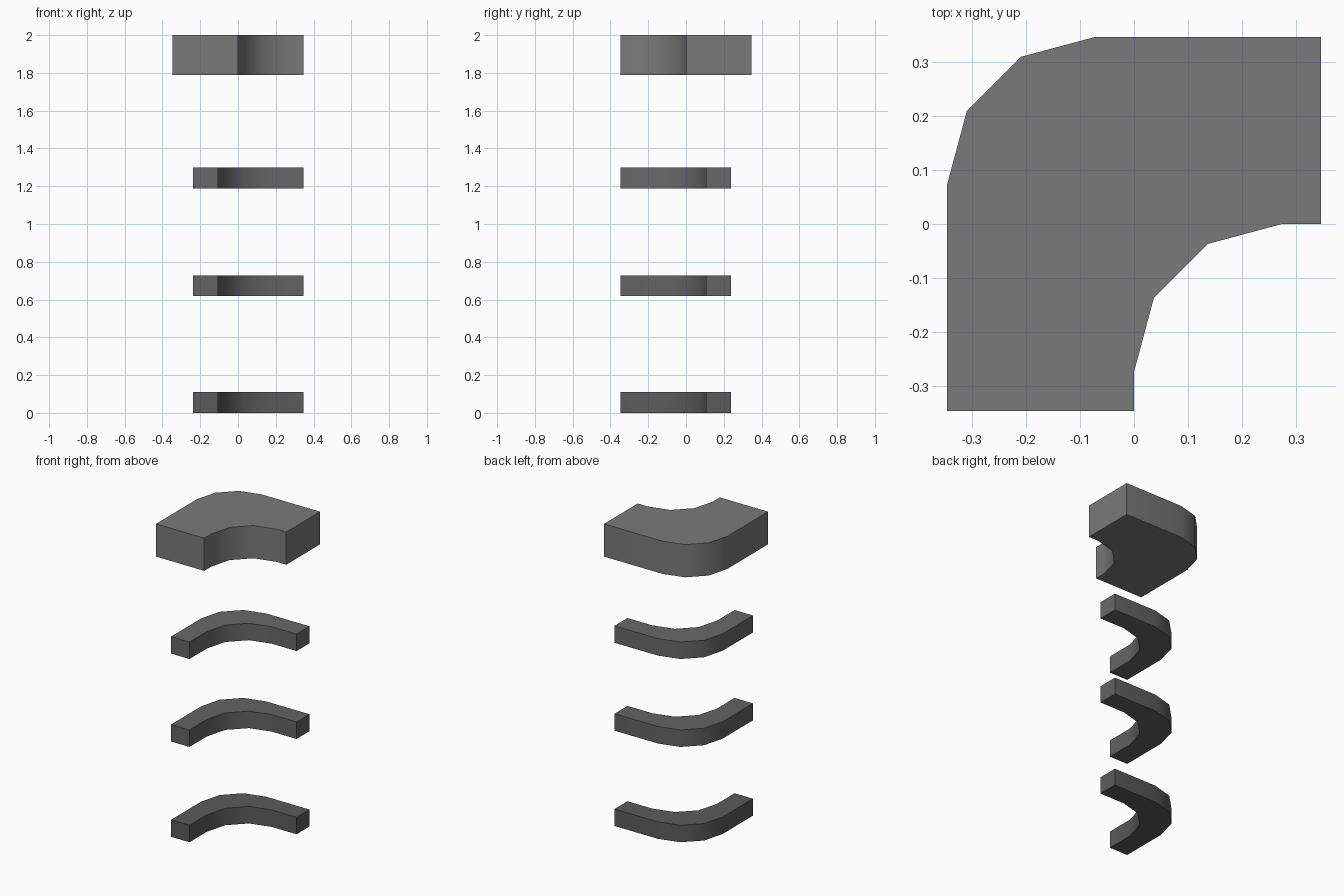
import bpy, bmesh, math

if "Cube" in bpy.data.objects:
    bpy.data.objects.remove(bpy.data.objects["Cube"])

HALF = 0.346      # half the footprint
RADIUS = 0.274    # bend radius shared by both sides of each rail


def bend_line(offset):
    """Line from the front end, round the corner, to the right end."""
    side = HALF - offset
    cx, cy = -side + RADIUS, side - RADIUS
    pts = [(-side, -HALF)]
    for i in range(4):
        a = math.radians(180 - 30 * i)
        pts.append((cx + RADIUS * math.cos(a), cy + RADIUS * math.sin(a)))
    pts.append((HALF, side))
    return pts


def curved_rail(name, outer, inner, z0, z1, grey):
    """Extrude the strip between two bend lines."""
    outline = bend_line(outer) + bend_line(inner)[::-1]
    bm = bmesh.new()
    face = bm.faces.new([bm.verts.new((x, y, z0)) for x, y in outline])
    ext = bmesh.ops.extrude_face_region(bm, geom=[face], use_keep_orig=True)
    top = [v for v in ext["geom"] if isinstance(v, bmesh.types.BMVert)]
    bmesh.ops.translate(bm, verts=top, vec=(0, 0, z1 - z0))
    bmesh.ops.recalc_face_normals(bm, faces=bm.faces)
    mesh = bpy.data.meshes.new(name)
    bm.to_mesh(mesh)
    bm.free()
    mat = bpy.data.materials.new(name + "_grey")
    mat.diffuse_color = (grey, grey, grey, 1)
    mat.use_nodes = True
    mat.node_tree.nodes["Principled BSDF"].inputs["Base Color"].default_value = mat.diffuse_color
    mesh.materials.append(mat)
    obj = bpy.data.objects.new(name, mesh)
    bpy.context.collection.objects.link(obj)
    bpy.ops.object.select_all(action='DESELECT')
    obj.select_set(True)
    bpy.context.view_layer.objects.active = obj
    bpy.ops.object.shade_smooth_by_angle(angle=math.radians(40))


# Three thin rails, darker towards the bottom
for name, z, grey in (("lower_rail", 0.0, 0.105),
                      ("middle_rail", 0.618, 0.125),
                      ("upper_rail", 1.188, 0.14)):
    curved_rail(name, 0.108, 0.24, z, z + 0.11, grey)

# Wide cap on top
curved_rail("top_cap", 0.0, HALF, 1.788, 2.0, 0.195)
